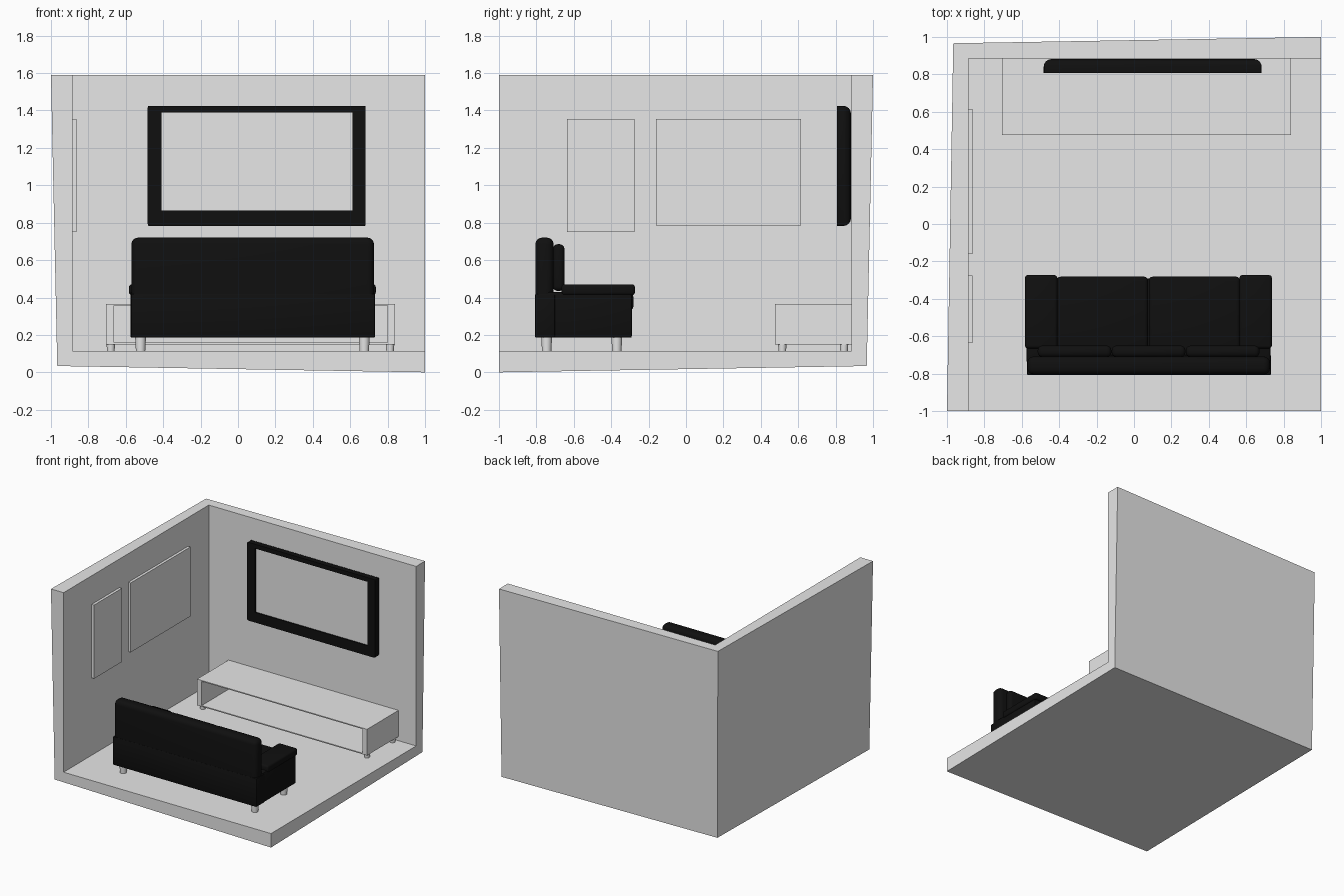
import bpy, bmesh, math
from mathutils import Vector

if "Cube" in bpy.data.objects:
    bpy.data.objects.remove(bpy.data.objects["Cube"])


def material(name, v):
    m = bpy.data.materials.new(name)
    m.diffuse_color = (v, v, v, 1)
    m.use_nodes = True
    m.node_tree.nodes["Principled BSDF"].inputs["Base Color"].default_value = m.diffuse_color
    return m


GREY = material("light grey", 0.8)
BLACK = material("black", 0.005)


def finish(name, bm, mats, smooth=True):
    bmesh.ops.recalc_face_normals(bm, faces=bm.faces)
    me = bpy.data.meshes.new(name)
    bm.to_mesh(me)
    bm.free()
    for m in mats:
        me.materials.append(m)
    ob = bpy.data.objects.new(name, me)
    bpy.context.collection.objects.link(ob)
    if smooth:
        bpy.ops.object.select_all(action='DESELECT')
        ob.select_set(True)
        bpy.context.view_layer.objects.active = ob
        bpy.ops.object.shade_smooth_by_angle(angle=math.radians(35))
    return ob


def box_bm(x0, x1, y0, y1, z0, z1):
    bm = bmesh.new()
    bmesh.ops.create_cube(bm, size=1)
    for v in bm.verts:
        v.co = Vector((x1 if v.co.x > 0 else x0,
                       y1 if v.co.y > 0 else y0,
                       z1 if v.co.z > 0 else z0))
    return bm


def bevel(bm, edges, r, seg=3):
    bmesh.ops.bevel(bm, geom=list(edges), offset=r, offset_type='OFFSET',
                    segments=seg, profile=0.5, affect='EDGES', clamp_overlap=True)


def box(name, dims, mat, r=0.0, seg=3):
    bm = box_bm(*dims)
    if r:
        bevel(bm, bm.edges, r, seg)
    return finish(name, bm, [mat], r > 0)


def leg(name, x, y, z0, z1, r0, r1):
    bm = bmesh.new()
    bmesh.ops.create_cone(bm, cap_ends=True, segments=24, radius1=r0, radius2=r1, depth=z1 - z0)
    bmesh.ops.translate(bm, verts=bm.verts, vec=(x, y, (z0 + z1) / 2))
    return finish(name, bm, [GREY])


# Room corner: three inner faces thickened outwards
bm = bmesh.new()
a, h, f = 0.885, 1.59, 0.115
c = bm.verts.new((-a, a, f))
fl, br, up = [bm.verts.new(p) for p in ((-a, -1, f), (1, a, f), (-a, a, h))]
fr, lt, bt = [bm.verts.new(p) for p in ((1, -1, f), (-a, -1, h), (1, a, h))]
bm.faces.new((c, fl, fr, br))
bm.faces.new((c, up, lt, fl))
bm.faces.new((c, br, bt, up))
me = bpy.data.meshes.new("room_walls")
bm.normal_update()
bm.to_mesh(me)
bm.free()
me.materials.append(GREY)
room = bpy.data.objects.new("room_walls", me)
bpy.context.collection.objects.link(room)
sol = room.modifiers.new("thickness", 'SOLIDIFY')
sol.thickness = 0.115
sol.offset = -1
sol.use_even_offset = False

# Pictures on the left wall
box("small_picture", (-0.89, -0.863, -0.635, -0.275, 0.75, 1.355), GREY)
box("large_picture", (-0.89, -0.863, -0.16, 0.615, 0.785, 1.355), GREY)

# Television: rounded back, recessed screen
bm = box_bm(-0.483, 0.683, 0.806, 0.882, 0.782, 1.425)
bevel(bm, [e for e in bm.edges if all(v.co.y > 0.85 for v in e.verts)], 0.042, 4)
bevel(bm, [e for e in bm.edges if abs(e.verts[0].co.y - e.verts[1].co.y) > 0.03], 0.012, 2)
bm.normal_update()
front = max((p for p in bm.faces if p.normal.y < -0.9), key=lambda p: p.calc_area())
bmesh.ops.delete(bm, geom=[front], context='FACES_ONLY')
rim = [e for e in bm.edges if e.is_boundary]
corners = [(-0.41, 0.865), (0.613, 0.865), (0.613, 1.39), (-0.41, 1.39)]
rings = [[bm.verts.new((x, y, z)) for x, z in corners] for y in (0.806, 0.816)]
inner = [bm.edges.new((rings[0][i], rings[0][(i + 1) % 4])) for i in range(4)]
bmesh.ops.bridge_loops(bm, edges=rim + inner)
for i in range(4):
    j = (i + 1) % 4
    bm.faces.new((rings[0][i], rings[0][j], rings[1][j], rings[1][i]))
bm.faces.new(rings[1]).material_index = 1
finish("television", bm, [BLACK, GREY])

# Low bench: open front with a hollow inside
bm = box_bm(-0.705, 0.84, 0.475, 0.884, 0.15, 0.365)
bm.normal_update()
front = min(bm.faces, key=lambda p: p.calc_center_median().y)
bmesh.ops.inset_region(bm, faces=[front], thickness=0.012)
for v in front.verts:
    v.co.x = -0.663 if v.co.x < 0 else 0.798
back = bmesh.ops.extrude_face_region(bm, geom=[front])["geom"]
bmesh.ops.translate(bm, verts=[g for g in back if isinstance(g, bmesh.types.BMVert)],
                    vec=(0, 0.39, 0))
if front.is_valid:
    bmesh.ops.delete(bm, geom=[front], context='FACES_ONLY')
finish("media_bench", bm, [GREY], False)
for x in (-0.68, 0.813):
    for y in (0.515, 0.845):
        leg("bench_leg", x, y, 0.115, 0.152, 0.02, 0.023)

# Sofa, mirrored about its own centre line
CX = 0.077
box("sofa_back", (-0.57, 0.727, -0.805, -0.708, 0.185, 0.72), BLACK, 0.035, 4)
box("sofa_back_base", (-0.573, 0.733, -0.808, -0.70, 0.185, 0.42), BLACK, 0.008, 2)
box("sofa_base", (-0.42, 0.575, -0.72, -0.292, 0.185, 0.34), BLACK, 0.006, 2)
for s in (-1, 1):
    xs = sorted((CX + s * 0.49, CX + s * 0.652))
    box("sofa_arm", (*xs, -0.74, -0.29, 0.185, 0.43), BLACK, 0.008, 2)
    xs = sorted((CX + s * 0.487, CX + s * 0.66))
    box("arm_pad", (*xs, -0.665, -0.273, 0.413, 0.47), BLACK, 0.015)
    xs = sorted((CX + s * 0.002, CX + s * 0.49))
    box("seat_cushion", (*xs, -0.71, -0.282, 0.33, 0.425), BLACK, 0.02)
    for y in (-0.745, -0.37):
        leg("sofa_leg", CX + s * 0.598, y, 0.115, 0.188, 0.025, 0.029)
for i in range(3):
    x = -0.515 + i * 0.396
    box("back_cushion", (x, x + 0.394, -0.712, -0.65, 0.435, 0.685), BLACK, 0.026, 4)
